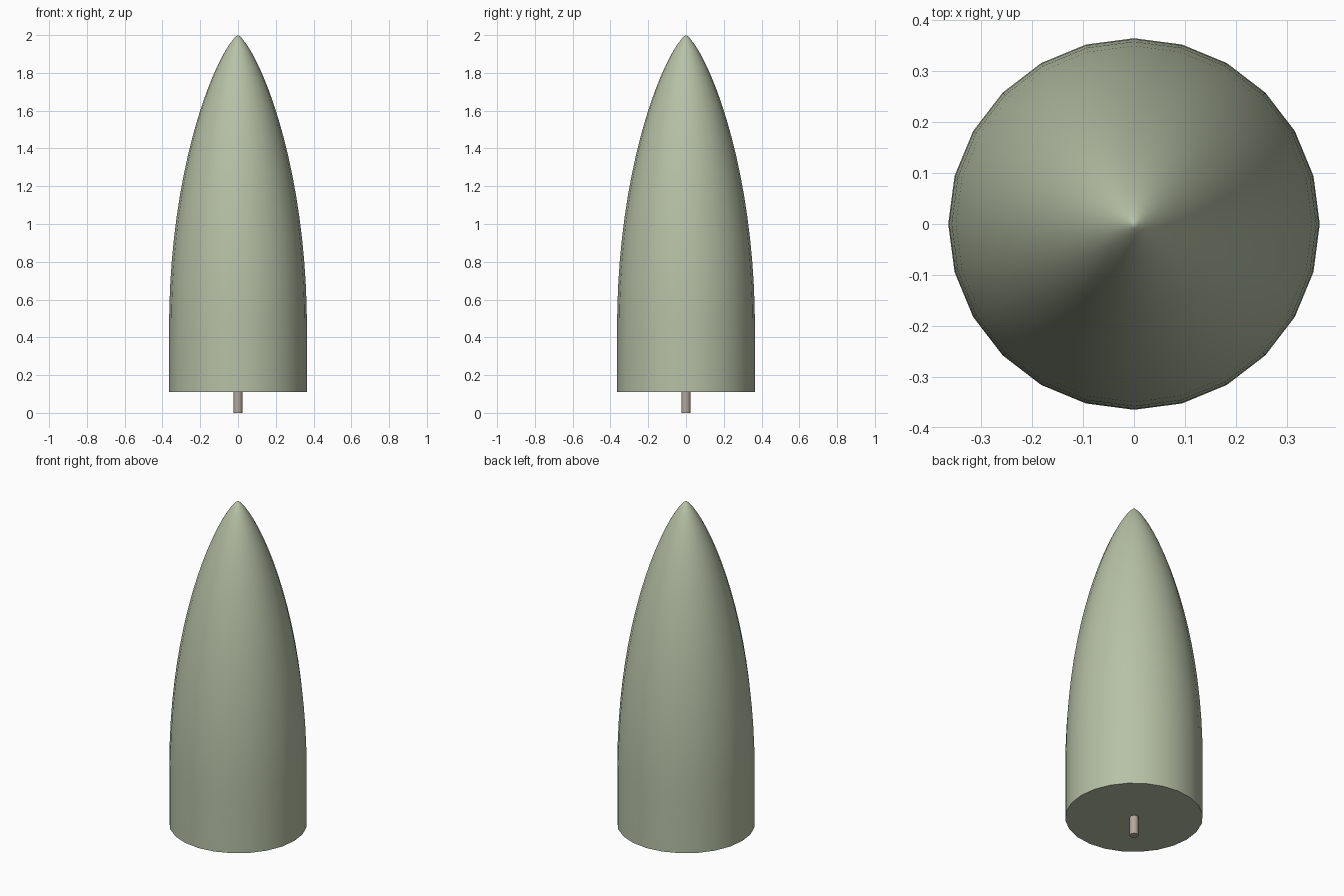
import bpy, bmesh, math

if "Cube" in bpy.data.objects:
    bpy.data.objects.remove(bpy.data.objects["Cube"])


def material(name, color):
    mat = bpy.data.materials.new(name)
    mat.diffuse_color = (*color, 1)
    mat.use_nodes = True
    mat.node_tree.nodes["Principled BSDF"].inputs["Base Color"].default_value = mat.diffuse_color
    return mat


def lathe(name, profile, sides, mat):
    """Spin a (radius, height) profile round z; zero radius closes at a point."""
    bm = bmesh.new()
    verts = [bm.verts.new((r, 0, z)) for r, z in profile]
    edges = [bm.edges.new(pair) for pair in zip(verts, verts[1:])]
    bmesh.ops.spin(bm, geom=verts + edges, axis=(0, 0, 1), cent=(0, 0, 0),
                   angle=math.tau, steps=sides, use_duplicate=False)
    bmesh.ops.remove_doubles(bm, verts=bm.verts, dist=1e-5)
    bmesh.ops.holes_fill(bm, edges=[e for e in bm.edges if e.is_boundary], sides=0)
    bmesh.ops.recalc_face_normals(bm, faces=bm.faces)
    mesh = bpy.data.meshes.new(name)
    bm.to_mesh(mesh)
    bm.free()
    mesh.materials.append(mat)
    obj = bpy.data.objects.new(name, mesh)
    bpy.context.collection.objects.link(obj)
    bpy.ops.object.select_all(action='DESELECT')
    obj.select_set(True)
    bpy.context.view_layer.objects.active = obj
    bpy.ops.object.shade_smooth_by_angle(angle=math.radians(40))
    return obj


RADIUS, BASE, SHOULDER, TOP = 0.365, 0.11, 0.45, 2.0

# Foliage: straight lower band, then a tapering bullet-shaped crown
rings = 20
profile = [(RADIUS, BASE)]
for i in range(rings + 1):
    t = math.sin(i / rings * math.pi / 2)
    r = RADIUS * max(0, 1 - t * t) ** 0.75 if i < rings else 0
    profile.append((r, SHOULDER + (TOP - SHOULDER) * t))
lathe("foliage", profile, 24, material("foliage_green", (0.47, 0.53, 0.38)))

# Trunk: thin stub under the foliage
lathe("trunk", [(0.024, 0), (0.024, BASE + 0.02)], 12,
      material("bark_brown", (0.45, 0.39, 0.33)))
